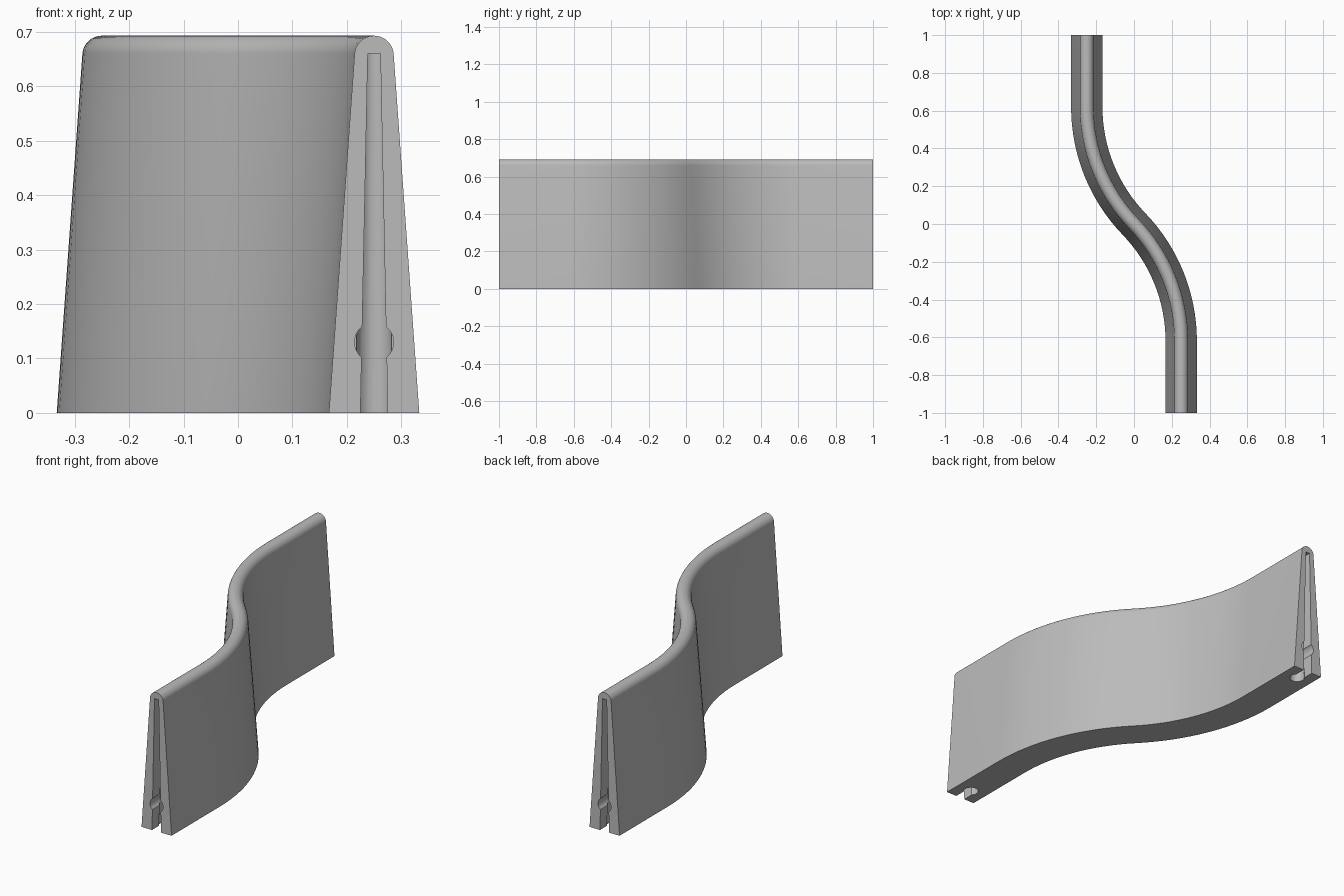
import bpy, bmesh, math
from mathutils import Vector

cube = bpy.data.objects.get("Cube")
if cube:
    bpy.data.objects.remove(cube, do_unlink=True)

concrete = bpy.data.materials.new("concrete grey")
concrete.use_nodes = True
GREY = (0.5, 0.5, 0.5, 1)
concrete.diffuse_color = GREY
concrete.node_tree.nodes["Principled BSDF"].inputs["Base Color"].default_value = GREY

OFFSET, STRAIGHT = 0.25, 0.62           # sideways shift, start of the bend
BASE, TOP_R, TOP_Z = 0.083, 0.036, 0.657  # half width, cap radius, cap centre


def make_object(name, bm):
    bmesh.ops.recalc_face_normals(bm, faces=bm.faces)
    mesh = bpy.data.meshes.new(name)
    bm.to_mesh(mesh)
    bm.free()
    mesh.materials.append(concrete)
    obj = bpy.data.objects.new(name, mesh)
    bpy.context.collection.objects.link(obj)
    return obj


def loft(name, rings):
    """Skin a list of matching closed rings and cap both ends."""
    bm = bmesh.new()
    rows = [[bm.verts.new(p) for p in ring] for ring in rings]
    for a, b in zip(rows, rows[1:]):
        for i in range(len(a)):
            j = (i + 1) % len(a)
            bm.faces.new((a[i], a[j], b[j], b[i]))
    bm.faces.new(rows[0])
    bm.faces.new(rows[-1])
    return make_object(name, bm)


# S-shaped centre line: straight, two opposite arcs, straight
theta = 2 * math.atan(OFFSET / STRAIGHT)
radius = STRAIGHT / math.sin(theta)
STEPS = 16
half = []
for i in range(STEPS):
    a = theta * i / STEPS
    half.append((OFFSET - radius * (1 - math.cos(a)), -STRAIGHT + radius * math.sin(a), a))
half.insert(0, (OFFSET, -1, 0))
path = half + [(0, 0, theta)] + [(-x, -y, a) for x, y, a in reversed(half)]

# Tapered wall section with a round cap
section = [(BASE, 0)]
for i in range(17):
    a = math.radians(4) + math.radians(172) * i / 16
    section.append((TOP_R * math.cos(a), TOP_Z + TOP_R * math.sin(a)))
section.append((-BASE, 0))

wall = loft("barrier_wall", [
    [Vector((x + u * math.cos(a), y + u * math.sin(a), z)) for u, z in section]
    for x, y, a in path])


def cut(cutter):
    mod = wall.modifiers.new("cut", 'BOOLEAN')
    mod.operation, mod.solver, mod.object = 'DIFFERENCE', 'EXACT', cutter
    bpy.context.view_layer.objects.active = wall
    bpy.ops.object.modifier_apply(modifier=mod.name)
    bpy.data.objects.remove(cutter, do_unlink=True)


def circle(r, sides):
    return [(r * math.cos(t), r * math.sin(t))
            for t in (math.tau * (i + 0.5) / sides for i in range(sides))]


# Connector pocket in each end: tapered slot, upright bore, round keyhole
SLOT_TOP, DEPTH, BORE_R, HOLE_Z = 0.66, 0.08, 0.036, 0.13
slot = [(-0.0255, -0.02), (0.0255, -0.02), (0.0115, SLOT_TOP), (-0.0115, SLOT_TOP)]
for s in (-1, 1):
    cx = -s * OFFSET
    cut(loft("slot_cutter", [[(cx + u, s * y, z) for u, z in slot]
                             for y in (1.05, 1 - DEPTH)]))
    cut(loft("bore_cutter", [[(cx + u * k, s * (1 - DEPTH) + v * k, z)
                              for u, v in circle(BORE_R, 12)]
                             for z, k in ((-0.02, 1), (SLOT_TOP, 0.65))]))
    cut(loft("keyhole_cutter", [[(cx + u, s * y, HOLE_Z + v)
                                 for u, v in circle(BORE_R, 24)]
                                for y in (1.05, 1 - DEPTH)]))

bpy.ops.object.select_all(action='DESELECT')
wall.select_set(True)
bpy.context.view_layer.objects.active = wall
bpy.ops.object.shade_smooth_by_angle(angle=math.radians(30))
